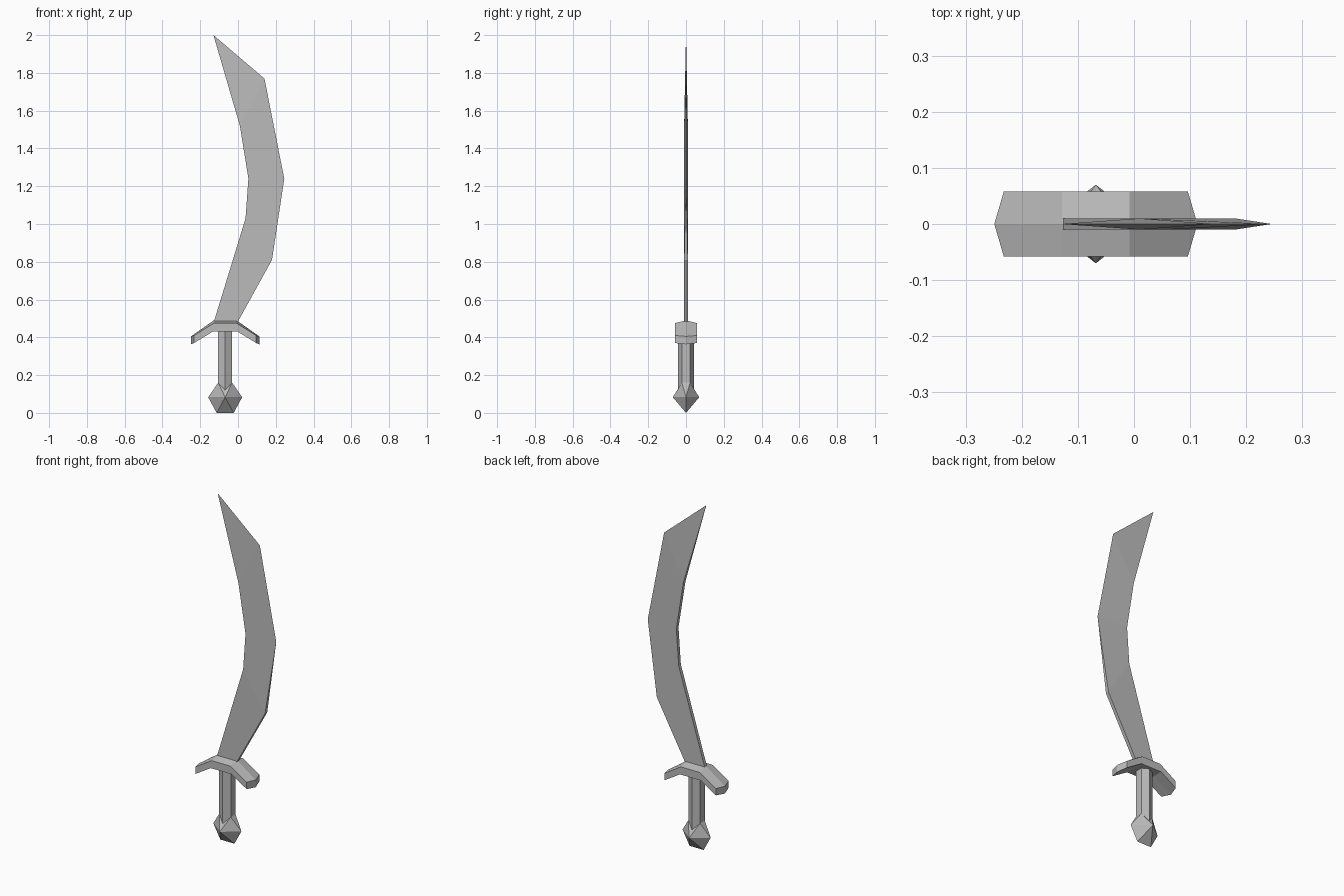
import bpy, bmesh
from math import radians

cube = bpy.data.objects.get("Cube")
if cube:
    bpy.data.objects.remove(cube, do_unlink=True)

# Single plain metal colour
STEEL = (0.5, 0.5, 0.5, 1)
steel = bpy.data.materials.new("grey_steel")
steel.use_nodes = True
steel.diffuse_color = STEEL
steel.node_tree.nodes["Principled BSDF"].inputs["Base Color"].default_value = STEEL

HILT_X = -0.068  # centre line of guard, grip and pommel


def finish(name, bm, x=0, mirror=False):
    """Turn a bmesh into a flat-shaded object, optionally mirrored in x and y."""
    mesh = bpy.data.meshes.new(name)
    bmesh.ops.recalc_face_normals(bm, faces=bm.faces)
    bm.to_mesh(mesh)
    bm.free()
    mesh.materials.append(steel)
    obj = bpy.data.objects.new(name, mesh)
    bpy.context.collection.objects.link(obj)
    obj.location.x = x
    if mirror:
        mod = obj.modifiers.new("mirror", 'MIRROR')
        mod.use_axis = (True, True, False)
        mod.merge_threshold = 0.0005
    return obj


# Blade: spine and cutting edge as (x, z, half thickness), paired into sections
spine = [(-0.13, 0.475, 0.01), (0.04, 1.03, 0.01), (0.055, 1.24, 0.01),
         (0.01, 1.52, 0.01), (-0.13, 2.0, 0)]
edge = [(-0.005, 0.475, 0.01), (0.18, 0.81, 0.01), (0.245, 1.24, 0),
        (0.14, 1.77, 0), (-0.13, 2.0, 0)]
bm = bmesh.new()
rings = []
for s, e in zip(spine, edge):
    corners = ((s, -1), (e, -1), (e, 1), (s, 1))
    rings.append([bm.verts.new((p[0], side * p[2], p[1])) for p, side in corners])
for low, high in zip(rings, rings[1:]):
    for i in range(4):
        j = (i + 1) % 4
        bm.faces.new((low[i], low[j], high[j], high[i]))
bm.faces.new(rings[0])
bmesh.ops.remove_doubles(bm, verts=bm.verts, dist=0.0005)
finish("blade", bm)

# Guard: one quarter, rows run from the middle out to the drooping end
rows = [[(0, 0, 0.49), (-0.06, 0, 0.49), (-0.181, 0, 0.405)],
        [(0, -0.058, 0.475), (-0.06, -0.058, 0.475), (-0.164, -0.058, 0.41)],
        [(0, -0.058, 0.43), (-0.066, -0.058, 0.43), (-0.164, -0.058, 0.37)],
        [(0, 0, 0.43), (-0.066, 0, 0.43), (-0.181, 0, 0.363)]]
bm = bmesh.new()
grid = [[bm.verts.new(p) for p in row] for row in rows]
for a, b in zip(grid, grid[1:]):
    for i in range(2):
        bm.faces.new((a[i], a[i + 1], b[i + 1], b[i]))
bm.faces.new([row[-1] for row in grid])
finish("guard", bm, HILT_X, mirror=True)

# Grip: six-sided prism with a corner facing front
bm = bmesh.new()
bmesh.ops.create_cone(bm, segments=6, radius1=0.043, radius2=0.043, depth=0.32)
grip = finish("grip", bm, HILT_X)
grip.location.z = 0.28
# keep a corner on the y axis
if not any(abs(v.co.x) < 0.001 for v in grip.data.vertices):
    grip.rotation_euler.z = radians(30)

# Pommel: one quarter of a faceted gem with a wedge-shaped bottom
bm = bmesh.new()
points = dict(top=(0, 0, 0.16), shoulder_mid=(-0.037, 0, 0.16),
              shoulder=(-0.037, -0.0215, 0.16), notch=(0, -0.043, 0.12),
              front=(0, -0.07, 0.083), side=(-0.09, 0, 0.083),
              foot=(-0.045, 0, 0), foot_mid=(0, 0, 0))
v = {name: bm.verts.new(co) for name, co in points.items()}
for names in ("shoulder_mid shoulder side", "shoulder notch front",
              "shoulder front side", "side front foot",
              "front foot_mid foot", "top notch shoulder",
              "top shoulder shoulder_mid"):
    bm.faces.new([v[n] for n in names.split()])
finish("pommel", bm, HILT_X, mirror=True)
